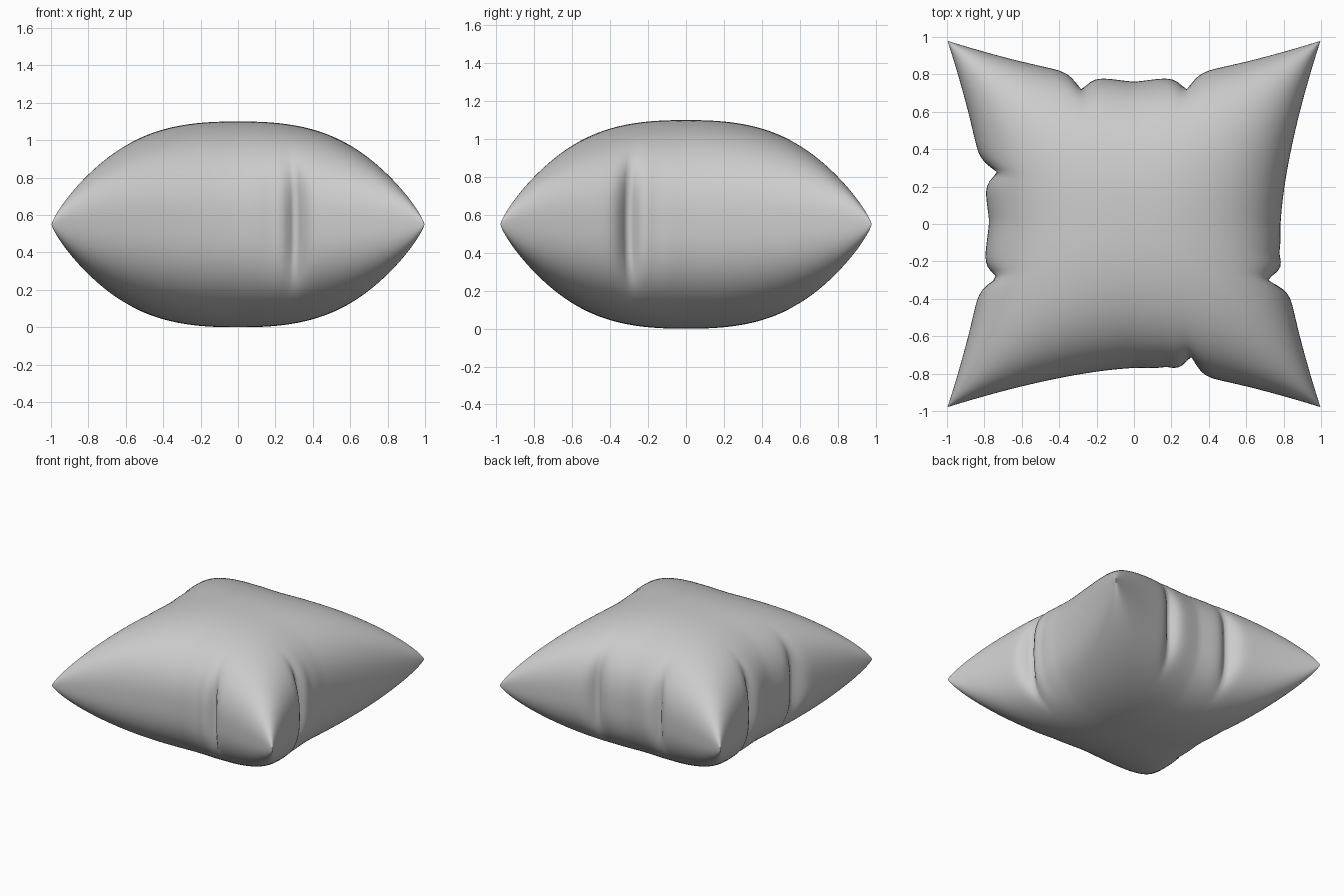
import bpy, bmesh, math

if "Cube" in bpy.data.objects:
    bpy.data.objects.remove(bpy.data.objects["Cube"])

# Fold positions along each side: (position, depth, width)
FOLDS = {
    "left": [(-0.24, 0.085, 0.045), (0.23, 0.085, 0.045), (0.02, 0.01, 0.1)],
    "right": [(-0.25, 0.11, 0.04), (-0.13, 0.02, 0.06)],
    "front": [(0.25, 0.10, 0.04), (0.14, 0.02, 0.06)],
    "back": [(-0.23, 0.085, 0.045), (0.23, 0.085, 0.045), (0.0, 0.01, 0.1)],
}


def half_width(side, t):
    """Distance of a side seam from the centre, drawn in towards the middle."""
    return 0.785 + 0.212 * abs(t) ** 1.5


def fold_depth(side, t):
    return sum(d * math.exp(-(abs(t * half_width(side, t) - p) / w) ** 1.3)
               for p, d, w in FOLDS[side])


def reach(c, t, neg, pos):
    """Plan coordinate across the cushion, pinched by folds near the side."""
    side = neg if c < 0 else pos
    return c * (half_width(side, t) - fold_depth(side, t) * abs(c) ** 9)


def puff(c):
    return max(0.0, 1 - abs(c) ** 2.5) ** 0.4


# Upper half of the inflated cushion, with rows packed towards the seam
bm = bmesh.new()
bmesh.ops.create_grid(bm, x_segments=120, y_segments=120, size=1)
for v in bm.verts:
    a = math.sin(v.co.x * math.pi / 2)
    b = math.sin(v.co.y * math.pi / 2)
    if abs(v.co.x) > 0.9999 or abs(v.co.y) > 0.9999:
        h = 0.0
    else:
        h = 0.55 * puff(a) * puff(b)
    v.co = (reach(a, b, "left", "right"),
            0.982 * reach(b, a, "front", "back"), h)

mesh = bpy.data.meshes.new("cushion")
bm.to_mesh(mesh)
bm.free()
cushion = bpy.data.objects.new("cushion", mesh)
bpy.context.collection.objects.link(cushion)
cushion.location.z = 0.55

# Lower half
mirror = cushion.modifiers.new("lower_half", 'MIRROR')
mirror.use_axis = (False, False, True)
mirror.merge_threshold = 0.0001

# Smooth cloth
for p in mesh.polygons:
    p.use_smooth = True
